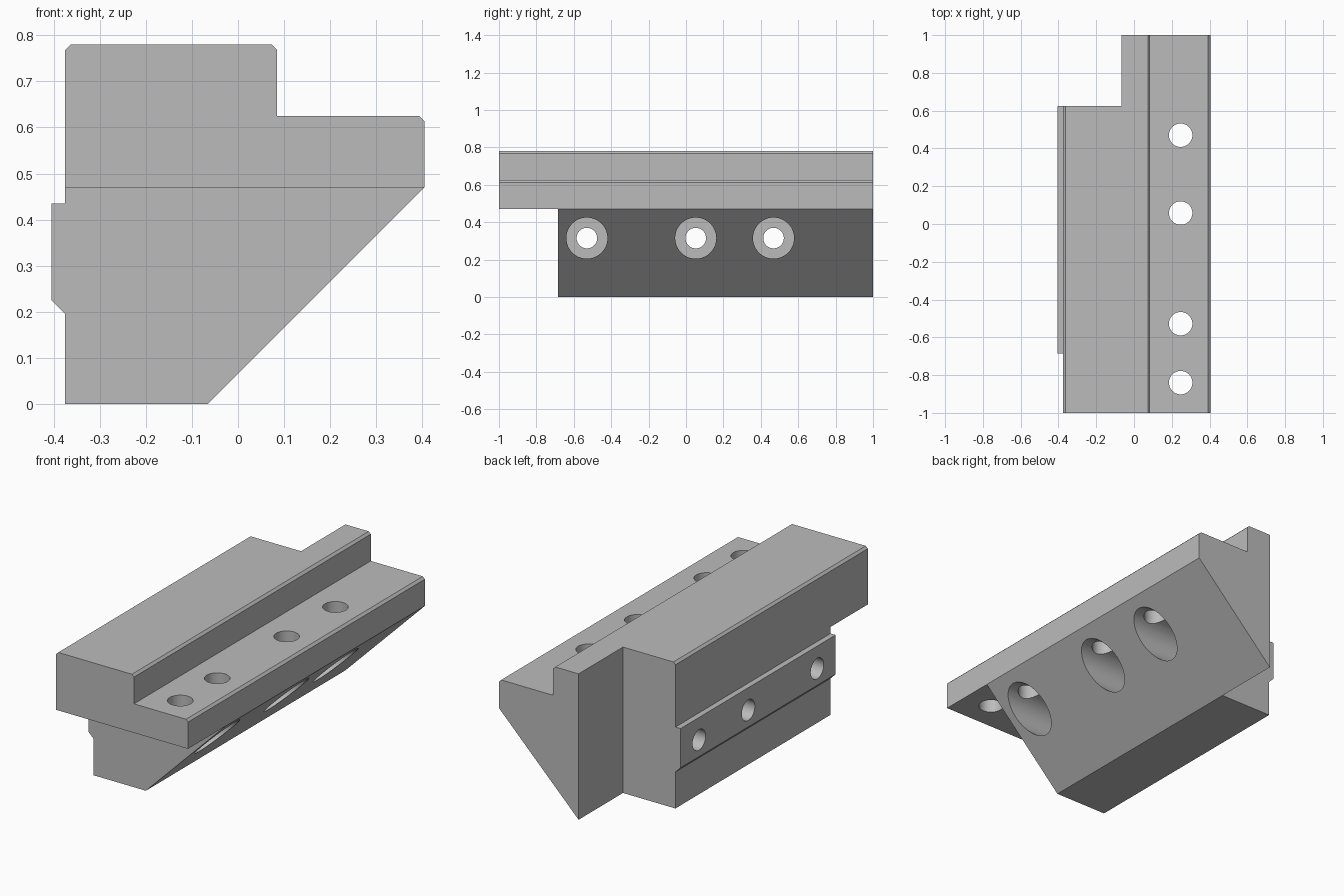
import bpy
import bmesh
import math
from mathutils import Matrix

cube = bpy.data.objects.get("Cube")
if cube:
    bpy.data.objects.remove(cube, do_unlink=True)

grey = bpy.data.materials.new("machined grey")
grey.use_nodes = True
colour = (0.5, 0.5, 0.5, 1)
grey.diffuse_color = colour
grey.node_tree.nodes["Principled BSDF"].inputs["Base Color"].default_value = colour


def make_object(name, bm):
    bmesh.ops.recalc_face_normals(bm, faces=bm.faces)
    mesh = bpy.data.meshes.new(name)
    bm.to_mesh(mesh)
    bm.free()
    mesh.materials.append(grey)
    obj = bpy.data.objects.new(name, mesh)
    bpy.context.collection.objects.link(obj)
    return obj


def prism(name, profile, y0, y1):
    """Extrude an (x, z) outline along y."""
    bm = bmesh.new()
    face = bm.faces.new([bm.verts.new((x, y0, z)) for x, z in profile])
    extruded = bmesh.ops.extrude_face_region(bm, geom=[face])["geom"]
    verts = [v for v in extruded if isinstance(v, bmesh.types.BMVert)]
    bmesh.ops.translate(bm, verts=verts, vec=(0, y1 - y0, 0))
    return make_object(name, bm)


def box(name, x0, x1, y0, y1, z0, z1):
    return prism(name, [(x0, z0), (x1, z0), (x1, z1), (x0, z1)], y0, y1)


def cylinder(name, radius, axis, start, end, a, b):
    """Cylinder along x at (y, z) = (a, b), or along z at (x, y) = (a, b)."""
    bm = bmesh.new()
    mid = (start + end) / 2
    if axis == "x":
        matrix = Matrix.Translation((mid, a, b)) @ Matrix.Rotation(math.pi / 2, 4, "Y")
    else:
        matrix = Matrix.Translation((a, b, mid))
    bmesh.ops.create_cone(bm, cap_ends=True, segments=48, radius1=radius,
                          radius2=radius, depth=end - start, matrix=matrix)
    return make_object(name, bm)


# Main body: stepped, chamfered top, keyed side and sloping underside
body = prism("clamp_block", [
    (-0.375, 0), (-0.375, 0.195), (-0.405, 0.225), (-0.405, 0.435),
    (-0.375, 0.435), (-0.375, 0.768), (-0.363, 0.78), (0.073, 0.78),
    (0.085, 0.768), (0.085, 0.625), (0.393, 0.625), (0.405, 0.613),
    (0.405, 0.47), (-0.065, 0)], -1, 1)

# Undercut below the front overhang and the rear corner notch
cutters = [
    box("undercut_cutter", -0.6, 0.6, -1.2, -0.685, -0.2, 0.47),
    box("notch_cutter", -0.6, -0.065, 0.625, 1.2, -0.2, 1),
]

# Cross bolts: deep counterbores from the slope, smaller holes right through
for y in (-0.53, 0.052, 0.468):
    cutters.append(cylinder("counterbore_cutter", 0.11, "x", -0.08, 0.7, y, 0.315))
    cutters.append(cylinder("bolt_hole_cutter", 0.055, "x", -0.6, 0.1, y, 0.315))

# Vertical holes in the lower step
for y in (-0.84, -0.528, 0.058, 0.47):
    cutters.append(cylinder("vertical_hole_cutter", 0.062, "z", 0.32, 0.8, 0.247, y))

for obj in bpy.context.selected_objects:
    obj.select_set(False)
bpy.context.view_layer.objects.active = body
body.select_set(True)
for cutter in cutters:
    mod = body.modifiers.new(cutter.name, "BOOLEAN")
    mod.operation = "DIFFERENCE"
    mod.solver = "EXACT"
    mod.object = cutter
    bpy.ops.object.modifier_apply(modifier=mod.name)
    bpy.data.objects.remove(cutter, do_unlink=True)

bpy.ops.object.shade_smooth_by_angle(angle=math.radians(30))
